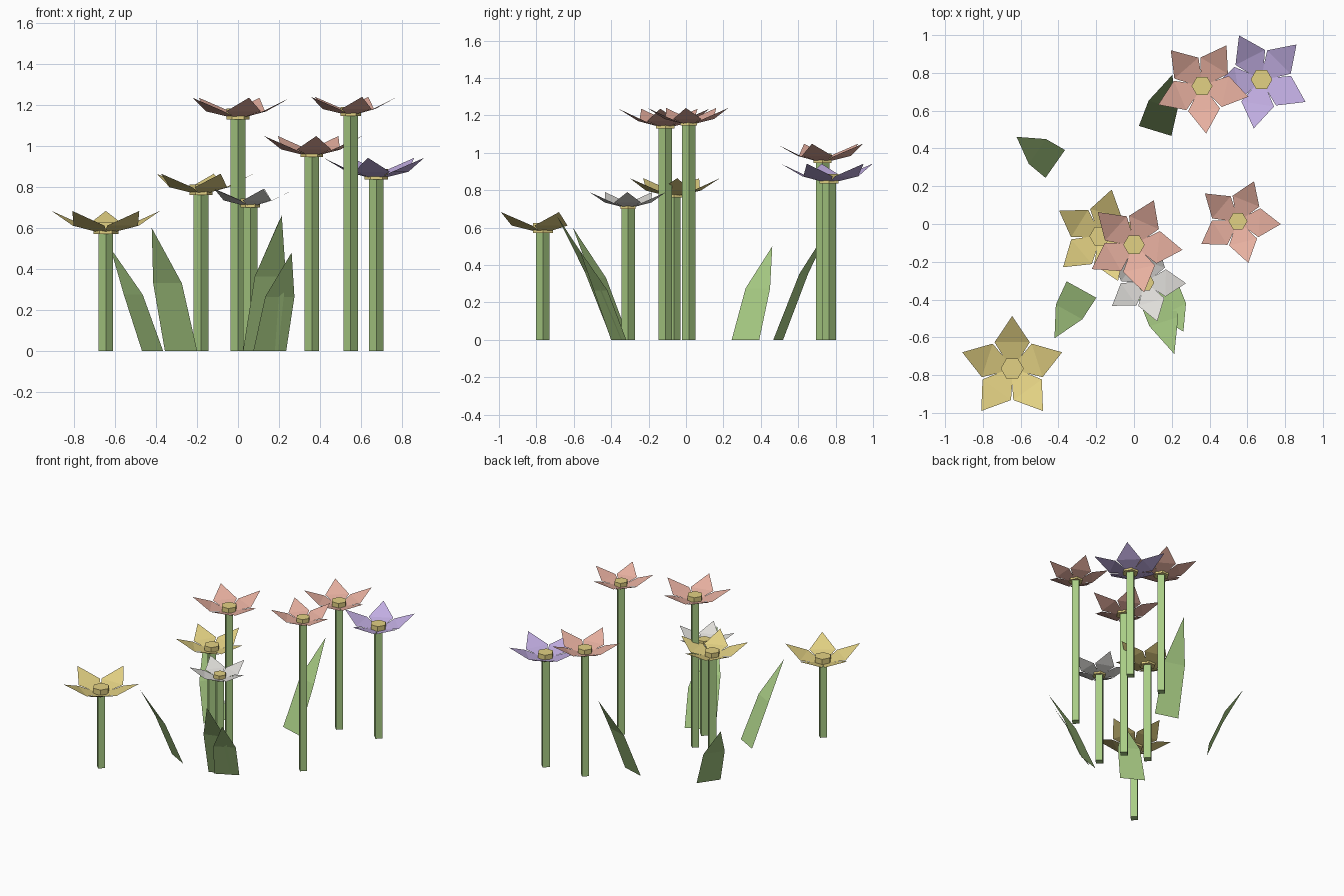
import bpy, bmesh
from math import sin, cos, radians, pi
from mathutils import Vector, Matrix

cube = bpy.data.objects.get("Cube")
if cube:
    bpy.data.objects.remove(cube, do_unlink=True)


def make_material(name, rgb):
    color = [(c / 255) ** 2.2 for c in rgb] + [1.0]
    mat = bpy.data.materials.new(name)
    mat.use_nodes = True
    mat.diffuse_color = color
    mat.node_tree.nodes["Principled BSDF"].inputs["Base Color"].default_value = color
    return mat


GREEN = make_material("leaf green", (168, 204, 132))
YELLOW = make_material("soft yellow", (226, 208, 130))
PINK = make_material("dusty pink", (230, 174, 158))
PURPLE = make_material("lilac", (193, 173, 226))
WHITE = make_material("off white", (222, 220, 216))


def finish(name, bm, mat, location):
    mesh = bpy.data.meshes.new(name)
    bm.to_mesh(mesh)
    bm.free()
    mesh.materials.append(mat)
    obj = bpy.data.objects.new(name, mesh)
    obj.location = location
    bpy.context.collection.objects.link(obj)


def prism(name, sides, radius, height, mat, location):
    """Upright prism with a corner on the x axis, standing on its location."""
    bm = bmesh.new()
    turn = Matrix.Translation((0, 0, height / 2)) @ Matrix.Rotation(pi / 2, 4, "Z")
    bmesh.ops.create_cone(bm, cap_ends=True, segments=sides, radius1=radius,
                          radius2=radius, depth=height, matrix=turn)
    finish(name, bm, mat, location)


def blade(bm, angle, sections):
    """Pointed blade from (outward, half width, height) sections; the last is the tip."""
    turn = Matrix.Rotation(radians(angle), 3, "Z")
    rows = []
    for out, half, z in sections[:-1]:
        rows.append([bm.verts.new(turn @ Vector((out, s * half, z))) for s in (-1, 1)])
    out, _, z = sections[-1]
    tip = bm.verts.new(turn @ Vector((out, 0, z)))
    for (a, b), (c, d) in zip(rows, rows[1:]):
        bm.faces.new((a, c, d, b))
    bm.faces.new((rows[-1][0], tip, rows[-1][1]))


def flower(name, x, y, top, reach, angle, mat):
    prism(name + "_stem", 4, 0.036, top, GREEN, (x, y, 0))
    prism(name + "_center", 6, 0.22 * reach, 0.2 * reach, YELLOW, (x, y, top - 0.005))
    bm = bmesh.new()
    for k in range(5):
        blade(bm, angle + 72 * k, [(0.12 * reach, 0.1 * reach, 0),
                                   (0.5 * reach, 0.335 * reach, 0.11 * reach),
                                   (reach, 0, 0.37 * reach)])
    finish(name + "_petals", bm, mat, (x, y, top + 0.005))


def leaf(name, x, y, angle, out, height):
    bm = bmesh.new()
    blade(bm, angle, [(0, 0.09, 0), (0.46 * out, 0.08, 0.55 * height), (out, 0, height)])
    finish(name, bm, GREEN, (x, y, 0))


# Flowers: position, stem height, petal reach, turn
flower("front_yellow_flower", -0.645, -0.765, 0.575, 0.278, 18, YELLOW)
flower("middle_yellow_flower", -0.18, -0.065, 0.765, 0.255, 4, YELLOW)
flower("middle_pink_flower", 0, -0.11, 1.135, 0.258, -6, PINK)
flower("left_pink_flower", 0.55, 0.015, 1.15, 0.228, -4, PINK)
flower("back_pink_flower", 0.36, 0.73, 0.95, 0.252, -13, PINK)
flower("back_purple_flower", 0.675, 0.765, 0.84, 0.262, -27, PURPLE)
flower("white_flower", 0.06, -0.31, 0.705, 0.215, -1, WHITE)

# Leaves leaning outward from the ground
leaf("right_back_leaf", -0.417, 0.318, 145, 0.25, 0.5)
leaf("back_leaf", 0.112, 0.493, 73, 0.31, 0.64)
leaf("right_front_leaf", -0.278, -0.347, 241, 0.295, 0.6)
leaf("front_tall_leaf", 0.11, -0.37, -72, 0.335, 0.66)
leaf("front_short_leaf", 0.155, -0.36, -63, 0.235, 0.48)
